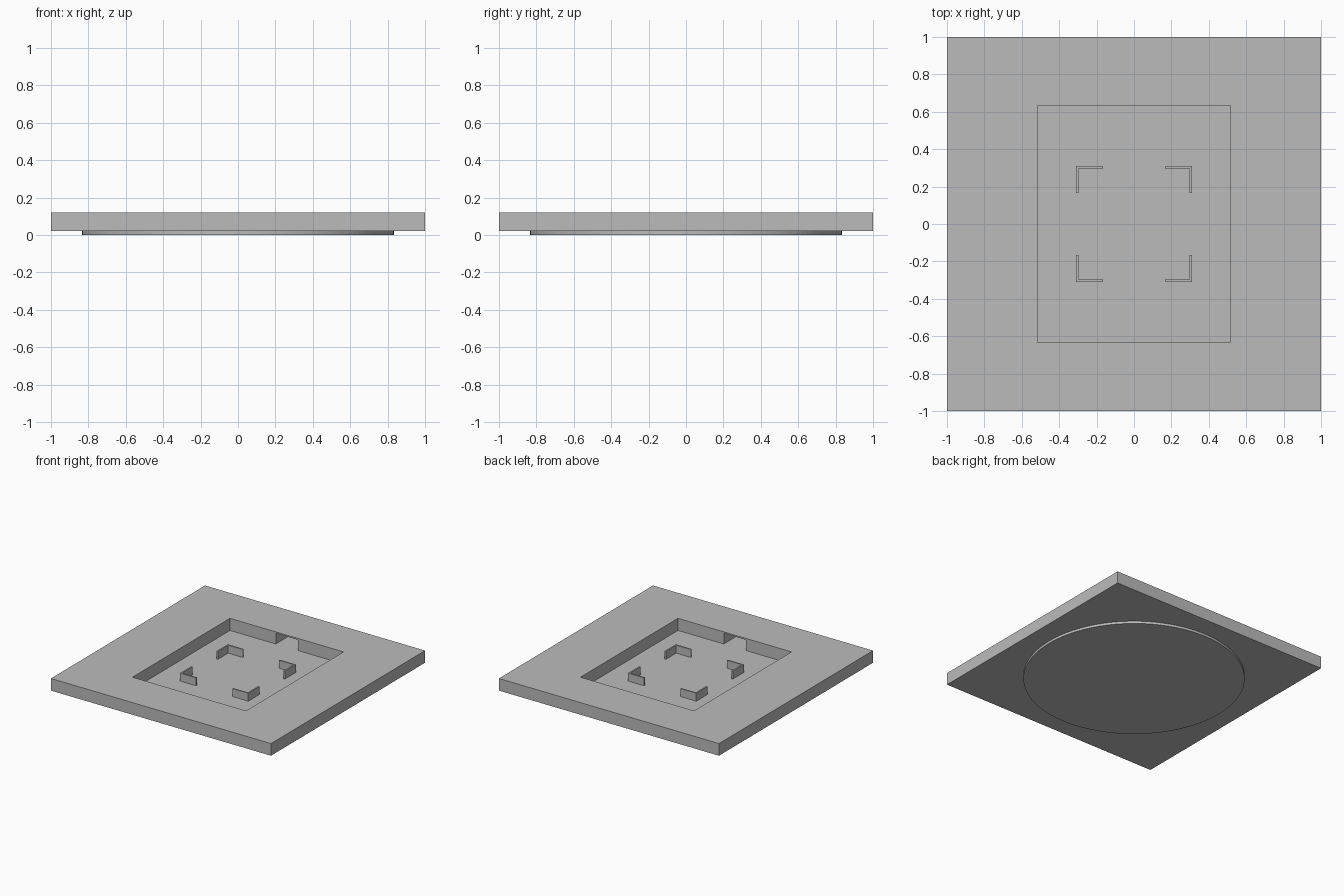
import bpy

cube = bpy.data.objects.get("Cube")
if cube:
    bpy.data.objects.remove(cube, do_unlink=True)

grey = bpy.data.materials.new("plain_grey")
grey.use_nodes = True
colour = (0.5, 0.5, 0.5, 1)
grey.diffuse_color = colour
grey.node_tree.nodes["Principled BSDF"].inputs["Base Color"].default_value = colour

PLATE_BOTTOM, PLATE_TOP = 0.02, 0.12
RECESS_X, RECESS_Y = 0.516, 0.633      # half sizes of the recess
CORNER, ARM, WALL = 0.31, 0.145, 0.012  # bracket corner, arm length, thickness
BRACKET_TOP = 0.085


def box(name, low, high):
    """Axis-aligned box between two corners."""
    bpy.ops.mesh.primitive_cube_add(
        size=1, location=[(a + b) / 2 for a, b in zip(low, high)])
    obj = bpy.context.object
    obj.name = name
    obj.scale = [b - a for a, b in zip(low, high)]
    bpy.ops.object.transform_apply(location=True, rotation=False, scale=True)
    obj.data.materials.append(grey)
    return obj


def cut(target, cutter):
    """Subtract a cutter from the target and discard it."""
    cutter.hide_render = True
    mod = target.modifiers.new("cut", "BOOLEAN")
    mod.operation = "DIFFERENCE"
    mod.solver = "EXACT"
    mod.object = cutter
    bpy.context.view_layer.objects.active = target
    bpy.ops.object.modifier_apply(modifier=mod.name)
    bpy.data.objects.remove(cutter, do_unlink=True)


# Square plate with a rectangular opening
plate = box("plate", (-1, -1, PLATE_BOTTOM), (1, 1, PLATE_TOP))
cut(plate, box("recess_cutter", (-RECESS_X, -RECESS_Y, -0.1), (RECESS_X, RECESS_Y, 0.3)))

# Covered slots in the front and back walls of the opening
for side in (-1, 1):
    ends = sorted((side * (RECESS_Y - 0.05), side * (RECESS_Y + 0.17)))
    cut(plate, box("slot_cutter", (-0.1, ends[0], -0.1), (0.1, ends[1], 0.108)))

# Round foot, which also forms the recess floor
bpy.ops.mesh.primitive_cylinder_add(
    vertices=128, radius=0.833, depth=PLATE_BOTTOM, location=(0, 0, PLATE_BOTTOM / 2))
foot = bpy.context.object
foot.name = "round_foot"
foot.data.materials.append(grey)

# L-shaped corner brackets: one solid angle, mirrored to all four corners
bracket = box("corner_brackets", (CORNER - ARM, CORNER - ARM, PLATE_BOTTOM),
              (CORNER, CORNER, BRACKET_TOP))
inner = CORNER - WALL
cut(bracket, box("bracket_cutter", (0, 0, -0.1), (inner, inner, 0.3)))
mirror = bracket.modifiers.new("four_corners", "MIRROR")
mirror.use_axis = (True, True, False)
mirror.use_mirror_merge = False
# mirror about the world centre
bpy.context.view_layer.objects.active = bracket
bpy.ops.object.select_all(action="DESELECT")
bracket.select_set(True)
bpy.context.scene.cursor.location = (0, 0, 0)
bpy.ops.object.origin_set(type="ORIGIN_CURSOR")
